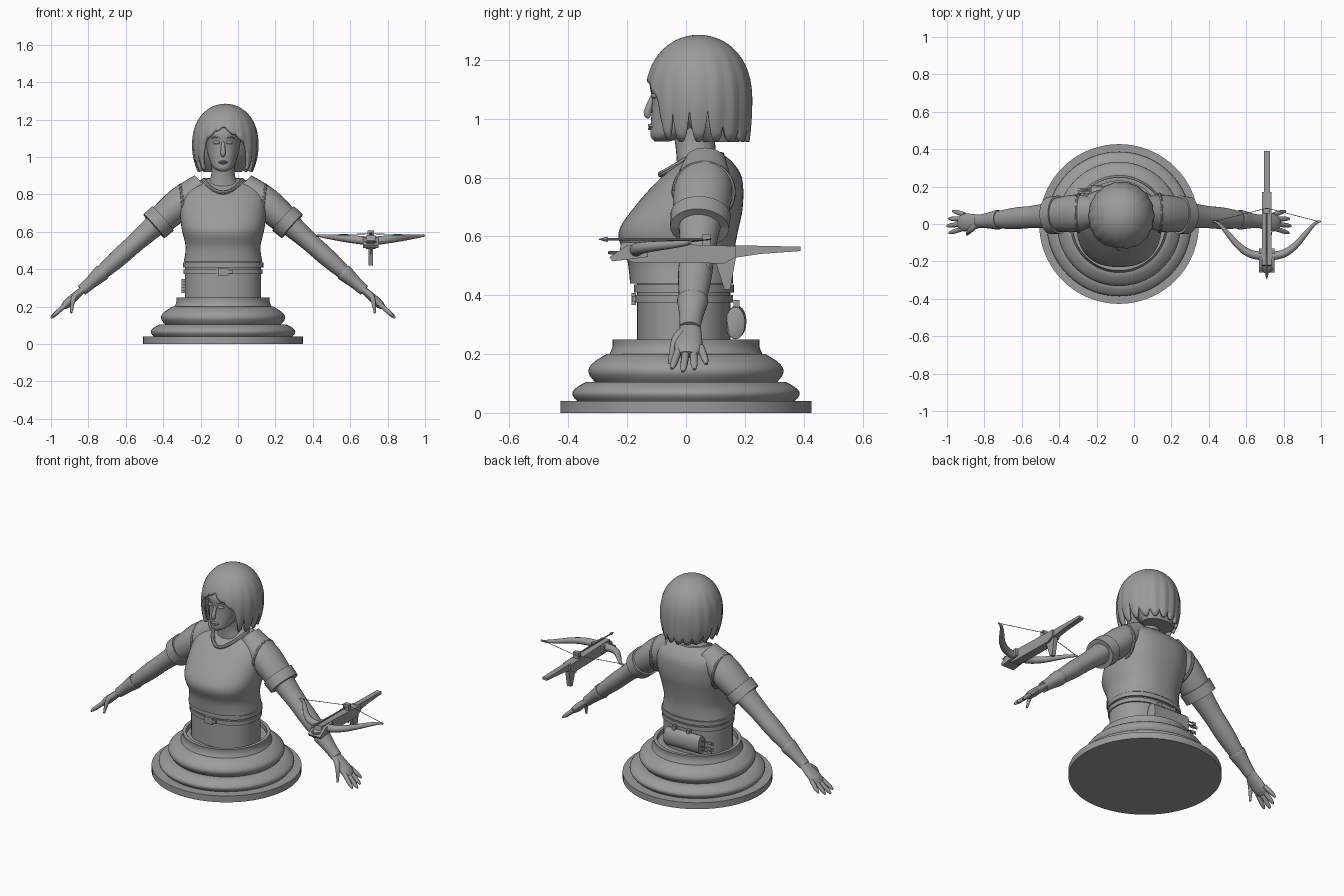
import bpy, bmesh, math
from mathutils import Vector
from math import sin, cos, pi, tau

if "Cube" in bpy.data.objects:
    bpy.data.objects.remove(bpy.data.objects["Cube"])

shade = (.33, .33, .33, 1)
grey = bpy.data.materials.new("clay_grey")
grey.use_nodes = True
grey.diffuse_color = shade
grey.node_tree.nodes["Principled BSDF"].inputs["Base Color"].default_value = shade
BODY, BOW = -.08, .71   # x centres of the figure and the crossbow


def make(name, verts, faces, x=BODY, mirror=False, angle=40):
    mesh = bpy.data.meshes.new(name)
    mesh.from_pydata([tuple(v) for v in verts], [], faces)
    bm = bmesh.new()
    bm.from_mesh(mesh)
    bmesh.ops.recalc_face_normals(bm, faces=bm.faces)
    bm.to_mesh(mesh)
    bm.free()
    obj = bpy.data.objects.new(name, mesh)
    bpy.context.collection.objects.link(obj)
    obj.location.x = x
    mesh.materials.append(grey)
    if mirror:
        obj.modifiers.new("mirror", "MIRROR").use_mirror_merge = False
    bpy.ops.object.select_all(action="DESELECT")
    obj.select_set(True)
    bpy.context.view_layer.objects.active = obj
    bpy.ops.object.shade_smooth_by_angle(angle=math.radians(angle))
    return obj


def spline(rows, steps):
    """Smooth curve through rows of numbers."""
    rows = [Vector(row) for row in rows]
    last, out = len(rows) - 1, []
    for i in range(last):
        start, end = rows[i], rows[i + 1]
        leave = (end - rows[max(i - 1, 0)]) / 2
        arrive = (rows[min(i + 2, last)] - start) / 2
        for j in range(steps):
            t = j / steps
            ease = t * t * (3 - 2 * t)
            out.append(start.lerp(end, ease) + leave * t * (1 - t) ** 2 - arrive * t * t * (1 - t))
    return out + [rows[last]]


def skin(name, rings, closed=False, **options):
    """Faces between successive rings, capped unless closed."""
    n, m = len(rings[0]), len(rings)
    faces = []
    for i in range(m if closed else m - 1):
        this, following = i * n, (i + 1) % m * n
        for j in range(n):
            k = (j + 1) % n
            faces.append((this + j, this + k, following + k, following + j))
    if not closed:
        faces += [range(n), range(m * n - n, m * n)]
    return make(name, [v for ring in rings for v in ring], faces, **options)


def loft(name, rows, sides=48, power=2, steps=4, **options):
    """Level oval rings from rows of (z, half width, front y, back y)."""
    def rounded(value):
        return math.copysign(abs(value) ** (2 / power), value)
    rings = []
    for z, half, front, back in spline(rows, steps):
        middle, depth = (front + back) / 2, (back - front) / 2
        rings.append([(half * rounded(cos(tau * i / sides)), middle + depth * rounded(sin(tau * i / sides)), z)
                      for i in range(sides)])
    return skin(name, rings, **options)


def tube(name, rows, sides=16, steps=4, flat=1, closed=False, across=(0, 1, 0), **options):
    """Swept oval from rows of (x, y, z, radius); flat thins it off the across axis."""
    rows = spline(rows, steps) if steps > 1 else rows
    points, m, rings = [Vector(row[:3]) for row in rows], len(rows), []
    for i, row in enumerate(rows):
        ahead = (i + 1) % m if closed else min(i + 1, m - 1)
        behind = i - 1 if closed else max(i - 1, 0)
        along = (points[ahead] - points[behind]).normalized()
        u = Vector(across)
        u = (u - along * u.dot(along)).normalized() * row[3]
        w = along.cross(u) * flat
        rings.append([points[i] + u * cos(tau * j / sides) + w * sin(tau * j / sides) for j in range(sides)])
    return skin(name, rings, closed, **options)


def prism(name, outline, half, x=BOW):
    """Side outline of (y, z) extruded across x."""
    skin(name, [[(side, y, z) for y, z in outline] for side in (-half, half)], x=x, angle=30)


def box(name, centre, half, origin=BODY):
    x, y, z = centre
    corners = [(y + s * half[1], z + t * half[2]) for s, t in ((-1, -1), (1, -1), (1, 1), (-1, 1))]
    prism(name, corners, half[0], x=origin + x)


# pedestal: stacked mouldings of (bottom, top, lower radius, upper radius, bulge)
profile = []
for low, high, wide, narrow, bulge in ((0, .04, .427, .427, 0), (.04, .105, .37, .34, .03),
                                       (.105, .2, .31, .27, .04), (.2, .25, .26, .25, -.005)):
    for i in range(9):
        t = i / 8
        profile.append((low + (high - low) * t, wide + (narrow - wide) * t + bulge * sin(pi * t)))
profile += [(.25, .23), (.22, .23)]
loft("pedestal", [(z, r, -r, r) for z, r in profile], sides=72, steps=1, angle=32)


# waist and the bands around it
def band(name, low, high, swell):
    rows = [(z, .204 + s, -.166 - s, .152 + s) for z, s in
            ((low, 0), (low, swell), (high, swell), (high, 0))]
    loft(name, rows, power=2.3, steps=1)


band("waist", .22, .46, 0)
band("belt", .375, .4, .008)
band("shirt_hem", .41, .436, .011)
box("belt_buckle", (0, -.178, .387), (.028, .008, .02))
box("buckle_tongue", (.03, -.176, .387), (.02, .007, .01))

# bodice
loft("bodice", [(.44, .21, -.19, .16), (.52, .2, -.2, .16), (.61, .22, -.23, .175), (.7, .23, -.175, .193),
                (.8, .222, -.085, .19), (.86, .175, -.01, .15), (.885, .08, .02, .11)], power=2.35)
circle = [tau * i / 40 for i in range(40)]
collar = []
for a in circle:
    dip = max(0, -sin(a)) ** 2
    collar.append((.105 * cos(a), .045 + sin(a) * (.075 + .055 * dip), .876 - .065 * dip, .011))
tube("collar", collar, sides=8, steps=1, closed=True, across=(0, 0, 1))
tube("armhole_trim", [(.215 + .012 * sin(a), .06 + .1 * cos(a), .75 + .1 * sin(a), .009) for a in circle],
     sides=8, steps=1, closed=True, across=(1, 0, 0), mirror=True)

# arms: every piece sits on one line from shoulder to fingertip
shoulder, fingertip = Vector((-.2, .06, .78)), Vector((-.92, 0, .14))


def arm_point(t, y=0):
    return shoulder.lerp(fingertip, t) + Vector((0, y, 0))


def arm_piece(name, rows, flat=.85, steps=4):
    tube(name, [(*arm_point(t), r) for t, r in rows], sides=28, flat=flat, steps=steps, mirror=True)


arm_piece("sleeve", [(-.12, .07), (.04, .1), (.23, .085)])
arm_piece("sleeve_cuff", [(.17, .08), (.17, .103), (.235, .1), (.235, .08)], steps=1)
arm_piece("arm", [(.18, .076), (.36, .06), (.52, .056), (.75, .031)])
arm_piece("glove_cuff", [(.62, .04), (.62, .053), (.7, .041), (.77, .035)])
arm_piece("hand", [(.74, .033), (.83, .045), (.88, .046), (.91, .03)], flat=.5)
for i, label in enumerate(("index", "middle", "ring", "little")):
    y, spread = .024 * i - .03, .015 * i - .02
    reach = .97 + .03 * sin(i + .5)
    tube(label + "_finger", [(*arm_point(.87, y), .013), (*arm_point(reach - .03, y + spread * .7), .012),
                             (*arm_point(reach, y + spread), .005)], sides=10, mirror=True)
thumb_tip = arm_point(.85, -.065) - Vector((0, 0, .07))
tube("thumb", [(*arm_point(.78, -.015), .018), (*arm_point(.83, -.045), .015), (*thumb_tip, .006)],
     sides=10, mirror=True)

# head and face
loft("neck", [(.83, .1, -.03, .12), (.9, .064, -.035, .1), (1, .062, -.05, .1)], sides=28)
loft("head", [(.922, .015, -.105, -.06), (.94, .05, -.12, 0), (.98, .071, -.12, .07), (1.06, .09, -.115, .13),
              (1.14, .095, -.12, .16), (1.24, .05, -.05, .11)], sides=40, power=2.15)
tube("nose", [(0, -.108, 1.085, .008), (0, -.131, 1.022, .013), (0, -.122, 1.006, .008)])
tube("eye", [(.035 + .018 * cos(a), -.108 + .006 * cos(a), 1.078, .009 * sin(a) + .0005)
             for a in (pi * i / 10 for i in range(11))], steps=1, mirror=True)
tube("eyebrow", [(.014, -.116, 1.1, .005), (.035, -.113, 1.108, .006), (.06, -.1, 1.1, .003)], sides=8, mirror=True)
for label, z in (("upper_lip", .977), ("lower_lip", .966)):
    corner = (-.113, .972, .003)
    tube(label, [(-.026, *corner), (0, -.122, z, .008), (.026, *corner)], sides=10, flat=.7)

# hair: a shell whose lower edge follows the face opening and is cut into pointed locks
columns, levels, crown = 180, 18, 1.285
verts = []
for i in range(levels + 1):
    for j in range(columns):
        degrees = j * 360 / columns - 180
        a, turn = math.radians(degrees), abs(degrees)
        t = min(max((turn - 35) / 20, 0), 1)
        opening = 1 - t * t * (3 - 2 * t)
        fringe = 1.16 - .002 * abs(degrees + 5)
        lock = abs(degrees / 20 % 1 - .5) * 2
        cut = .012 if turn < 46 else .11 if turn < 120 else .045
        low = .92 + (fringe - .92) * opening + cut * lock ** 3
        z = low + (crown - low) * cos(max(i / levels, .01) * pi / 2)
        up, down = max(0, (z - 1.06) / (crown - 1.06)), max(0, (1.06 - z) / .15)
        r = math.sqrt(1 - up ** 2.3) * (1 - .025 * lock * (1 - up))
        verts.append((.012 + sin(a) * r * .178 * (1 - .2 * down ** 2),
                      .043 - cos(a) * r * .185 * (1 - .06 * down ** 2), z))
faces = [range(columns)]
for i in range(levels):
    for j in range(columns):
        k, row, above = (j + 1) % columns, i * columns, (i + 1) * columns
        faces.append((row + j, row + k, above + k, above + j))
hair = make("hair", verts, faces, angle=60)
hair.modifiers.new("thickness", "SOLIDIFY").thickness = .018
loft("inner_hair", [(.92, .1, .05, .18), (1.02, .145, -.03, .21), (1.18, .12, -.05, .18)], sides=36)

# quiver of bolts across the back of the belt
tube("quiver", [(.1, .168, .305, .045), (.095, .168, .305, .055), (-.15, .172, .31, .056), (-.15, .172, .31, .045)],
     sides=20, steps=1, flat=.6, across=(0, 0, 1))
for x in (-.06, .04):
    box("quiver_strap", (x, .172, .362), (.01, .01, .022))
for i in range(5):
    y, z = .172 + .016 * cos(i * tau / 5), .31 + .03 * sin(i * tau / 5)
    box("quiver_bolt", (-.175, y, z), (.035, .003, .003))
    box("bolt_fletching", (-.208, y, z), (.014, .002, .009))

# crossbow
prism("stock", [(-.23, .53), (-.18, .512), (.13, .508), (.17, .53), (.17, .567), (-.22, .58)], .026)
prism("shoulder_stock", [(.15, .525), (.25, .54), (.39, .55), (.39, .565), (.15, .57)], .016)
prism("grip", [(.1, .515), (.17, .53), (.15, .42), (.13, .42)], .013)
prism("trigger", [(.06, .52), (.075, .52), (.085, .48)], .005)
prism("bow_mount", [(-.26, .53), (-.25, .515), (-.13, .53), (-.13, .575), (-.2, .57)], .042)
box("string_catch", (0, .07, .588), (.018, .014, .018), origin=BOW)
bow_style = dict(x=BOW, across=(0, 0, 1))
tube("stirrup", [(.036 * cos(a), -.17 - .09 * sin(a), .545, .006) for a in (pi * i / 16 for i in range(17))],
     sides=8, steps=1, **bow_style)
limb = []
for i in range(21):
    t = i / 20
    bend = t ** 1.6
    limb.append((.288 * t, .185 * bend * bend * (3 - 2 * bend) - .17, .55 + .03 * t, .005 + .018 * (1 - t * t)))
tube("bow_limb", limb, sides=12, steps=1, mirror=True, **bow_style)
tube("bowstring", [(.28, .013, .582, .002), (0, .085, .59, .002)], sides=6, steps=1, mirror=True, **bow_style)
tube("bolt", [(0, y, .59, r) for y, r in ((.08, .004), (-.265, .004), (-.267, .009), (-.298, .001))],
     sides=8, steps=1, **bow_style)
